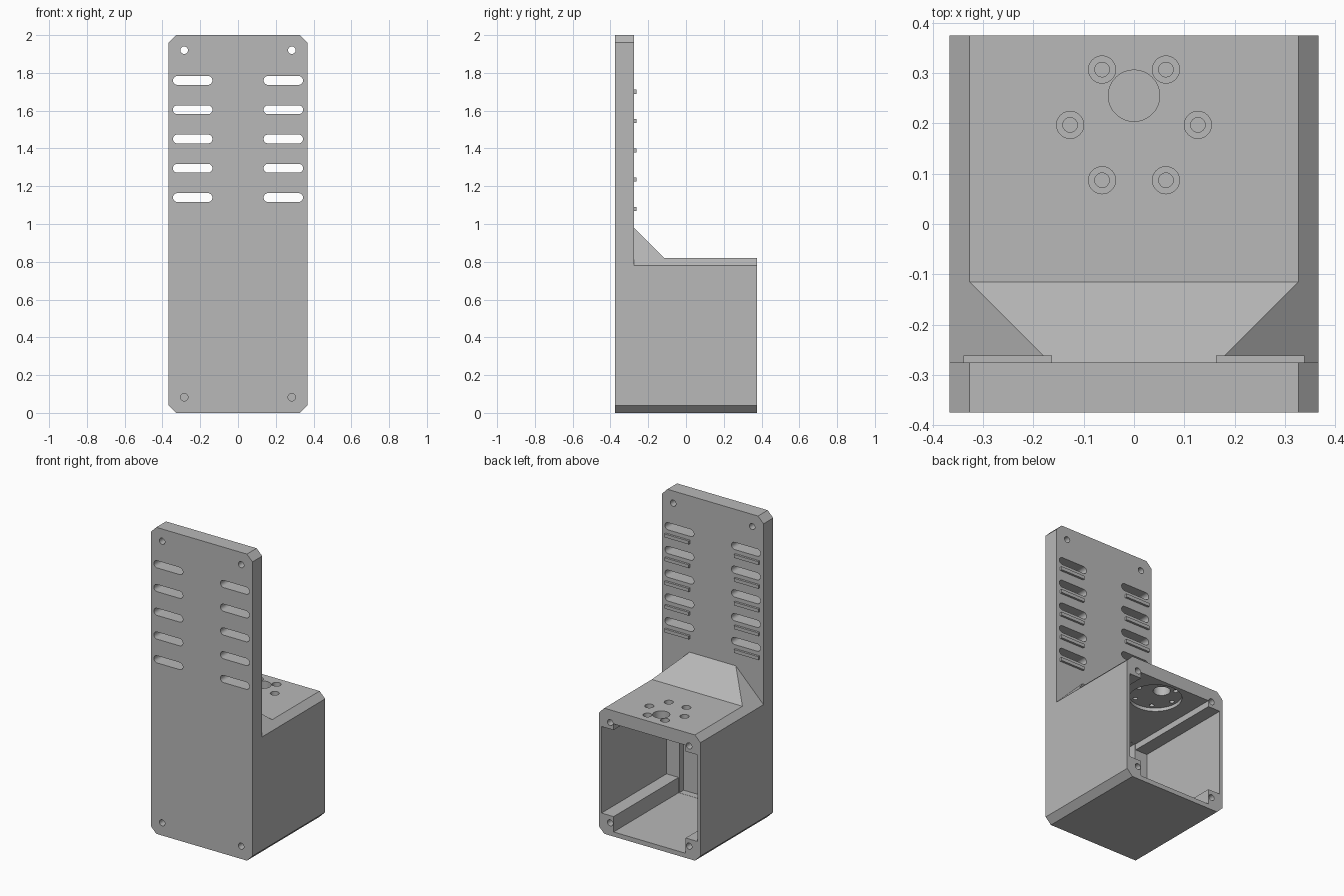
import bpy, bmesh, math
from mathutils import Vector

cube = bpy.data.objects.get("Cube")
if cube:
    bpy.data.objects.remove(cube, do_unlink=True)

grey = bpy.data.materials.new("plain grey")
grey.use_nodes = True
COLOUR = (0.48, 0.48, 0.48, 1)
grey.diffuse_color = COLOUR
grey.node_tree.nodes["Principled BSDF"].inputs["Base Color"].default_value = COLOUR

# How a 2D profile point (a, b) at depth d maps to space, per extrusion axis
AXES = {
    "X": lambda a, b, d: (d, a, b),
    "Y": lambda a, b, d: (a, d, b),
    "Z": lambda a, b, d: (a, b, d),
}


def prism(name, axis, profile, start, end):
    """Extrude a closed 2D profile along one axis."""
    bm = bmesh.new()
    face = bm.faces.new([bm.verts.new(AXES[axis](a, b, start)) for a, b in profile])
    out = bmesh.ops.extrude_face_region(bm, geom=[face])
    verts = [g for g in out["geom"] if isinstance(g, bmesh.types.BMVert)]
    shift = Vector(AXES[axis](0, 0, end - start))
    bmesh.ops.translate(bm, verts=verts, vec=shift)
    bmesh.ops.recalc_face_normals(bm, faces=bm.faces)
    mesh = bpy.data.meshes.new(name)
    bm.to_mesh(mesh)
    bm.free()
    mesh.materials.append(grey)
    obj = bpy.data.objects.new(name, mesh)
    bpy.context.collection.objects.link(obj)
    return obj


def slot(cx, cy, radius, half=0.0, steps=16):
    """Circle profile, or a round-ended slot when half > 0."""
    pts = []
    for side in (1, -1):
        for i in range(steps + (1 if half else 0)):
            t = math.pi * (i / steps - 0.5)
            pts.append((cx + side * (half + radius * math.cos(t)),
                        cy + side * radius * math.sin(t)))
    return pts


def rect(x, z0, z1):
    return [(-x, z0), (x, z0), (x, z1), (-x, z1)]


cutters = []


def cut(axis, profile, start, end):
    obj = prism("cutter", axis, profile, start, end)
    obj.hide_render = True
    cutters.append(obj)


W, FRONT, PLATE_BACK, BACK = 0.367, -0.375, -0.275, 0.375
TOP, ROOF, BEVEL = 2.0, 0.82, 0.04

# Side silhouette: tall plate, sloped gusset and housing
bracket = prism("bracket_housing", "X", [
    (FRONT, 0), (BACK, 0), (BACK, ROOF), (-0.115, ROOF),
    (PLATE_BACK, 0.98), (PLATE_BACK, TOP), (FRONT, TOP)], -W, W)

for s in (1, -1):
    # Bevels along the bottom, the plate top and the roof with its gusset
    cut("Y", [(s * (W - 0.1), -0.06), (s * (W + 0.1), -0.06), (s * (W + 0.1), 0.14)], -1, 1)
    cut("Y", [(s * (W - 0.1), TOP + 0.06), (s * (W + 0.1), TOP + 0.06),
              (s * (W + 0.1), TOP - 0.14)], -1, 1)
    edge = W + ROOF - BEVEL
    cut("Y", [(s * 0.467, edge - 0.467), (s * 0.467, 1.08), (s * (edge - 1.08), 1.08)],
        PLATE_BACK, 1)

# Open cavity with four corner rails, and a pocket into the front wall
right_half = [(0.26, 0.03), (0.26, 0.13), (0.347, 0.13),
              (0.347, 0.695), (0.26, 0.695), (0.26, 0.735)]
cut("Y", right_half + [(-x, z) for x, z in reversed(right_half)], -0.295, 0.5)
cut("Y", rect(0.255, 0.031, 0.734), -0.34, -0.2)

for s in (1, -1):
    # Corner screw holes
    cut("Y", slot(s * 0.285, 0.083, 0.02), -0.5, -0.285)
    cut("Y", slot(s * 0.285, 1.92, 0.02), -0.5, -0.2)
    for z in (0.083, 0.737):
        cut("Y", slot(s * 0.285, z, 0.02), 0.25, 0.5)
    # Ventilation slots
    for i in range(5):
        cut("Y", slot(s * 0.24, 1.14 + 0.155 * i, 0.0235, 0.081), -0.5, -0.2)

# Motor mount: recess under the roof, shaft hole and counterbored bolt ring
MOUNT_Y = 0.197
cut("Z", slot(0, MOUNT_Y, 0.157, steps=32), 0.7, 0.757)
cut("Z", slot(0, 0.255, 0.051, steps=24), 0.7, 0.9)
for i in range(6):
    a = math.radians(60 * i)
    x, y = 0.127 * math.cos(a), MOUNT_Y + 0.127 * math.sin(a)
    cut("Z", slot(x, y, 0.027), 0.785, 0.9)
    cut("Z", slot(x, y, 0.0145), 0.7, 0.9)

# Apply every cut, then drop the cutters
for c in cutters:
    mod = bracket.modifiers.new("cut", "BOOLEAN")
    mod.operation, mod.solver, mod.object = "DIFFERENCE", "EXACT", c
deps = bpy.context.evaluated_depsgraph_get()
result = bpy.data.meshes.new_from_object(bracket.evaluated_get(deps))
bracket.modifiers.clear()
bracket.data = result
result.materials.clear()
result.materials.append(grey)
for c in cutters:
    bpy.data.objects.remove(c, do_unlink=True)

# Small drip ribs under each slot on the back of the plate
for s, side in ((1, "left"), (-1, "right")):
    for i in range(5):
        z = 1.08 + 0.155 * i
        prism(f"{side}_rib_{i + 1}", "Y",
              [(s * 0.163, z - 0.011), (s * 0.339, z - 0.011),
               (s * 0.339, z + 0.011), (s * 0.163, z + 0.011)],
              PLATE_BACK - 0.005, -0.261)

# Smooth the round holes, keep edges crisp
bpy.ops.object.select_all(action="DESELECT")
bracket.select_set(True)
bpy.context.view_layer.objects.active = bracket
bpy.ops.object.shade_smooth_by_angle(angle=math.radians(30))
